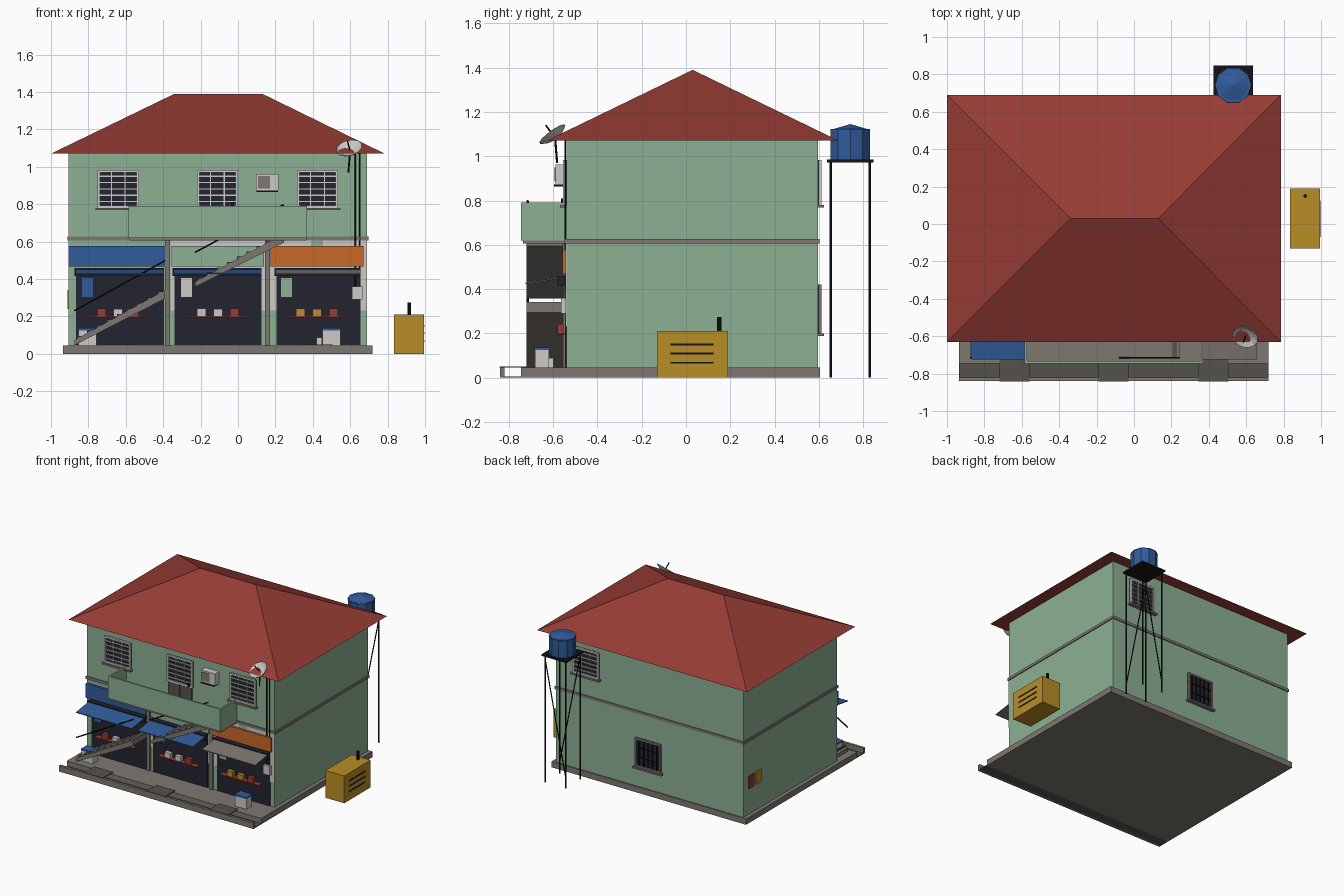
import bpy, bmesh, math
from mathutils import Vector

if "Cube" in bpy.data.objects:
    bpy.data.objects.remove(bpy.data.objects["Cube"])


def mat(name, r, g, b):
    m = bpy.data.materials.new(name)
    lin = [((c / 255 + 0.055) / 1.055) ** 2.4 if c > 10 else c / 255 / 12.92 for c in (r, g, b)]
    m.diffuse_color = (*lin, 1)
    m.use_nodes = True
    m.node_tree.nodes["Principled BSDF"].inputs["Base Color"].default_value = m.diffuse_color
    return m


GREEN = mat("wall_green", 140, 176, 148)
RED = mat("roof_red", 150, 60, 52)
GREY = mat("concrete", 126, 119, 113)
DGREY = mat("dark_concrete", 86, 82, 77)
DARK = mat("dark_glass", 36, 36, 48)
BLACK = mat("black_metal", 20, 20, 24)
WHITE = mat("off_white", 204, 203, 199)
BLUE = mat("blue_plastic", 48, 92, 156)
ORANGE = mat("orange_sign", 200, 104, 40)
YELLOW = mat("mustard", 184, 141, 38)


def mesh_obj(name, verts, faces, m):
    me = bpy.data.meshes.new(name)
    me.from_pydata(verts, [], faces)
    me.materials.append(m)
    bm = bmesh.new()
    bm.from_mesh(me)
    bmesh.ops.recalc_face_normals(bm, faces=bm.faces)
    bm.to_mesh(me)
    bm.free()
    o = bpy.data.objects.new(name, me)
    bpy.context.collection.objects.link(o)
    return o


def prism(name, a, b, m):
    """Join two matching rings into a closed solid."""
    n = len(a)
    f = [tuple(range(n)), tuple(range(n, 2 * n))]
    f += [(i, (i + 1) % n, n + (i + 1) % n, n + i) for i in range(n)]
    return mesh_obj(name, list(a) + list(b), f, m)


def box(name, x0, x1, y0, y1, z0, z1, m):
    ring = lambda z: [(x0, y0, z), (x1, y0, z), (x1, y1, z), (x0, y1, z)]
    return prism(name, ring(z0), ring(z1), m)


def rod(name, p, q, r, m, n=6):
    p, q = Vector(p), Vector(q)
    rot = (q - p).to_track_quat('Z', 'Y')
    ring = [rot @ Vector((r * math.cos(t), r * math.sin(t), 0))
            for t in (2 * math.pi * i / n for i in range(n))]
    return prism(name, [p + v for v in ring], [q + v for v in ring], m)


def slab(name, profile, y0, y1, m):
    """Extrude an x-z profile along y."""
    return prism(name, [(x, y0, z) for x, z in profile], [(x, y1, z) for x, z in profile], m)


# Ground: plinth, drain, kerb and drain covers
box("plinth", -0.935, 0.72, -0.745, 0.605, 0, 0.045, GREY)
box("drain_floor", -0.935, 0.72, -0.825, -0.745, 0, 0.006, DGREY)
box("kerb", -0.935, 0.72, -0.84, -0.82, 0, 0.045, GREY)
for x in (-0.64, -0.11, 0.425):
    box("drain_cover", x - 0.08, x + 0.08, -0.842, -0.72, 0.045, 0.051, DGREY)

# Building body and floor band
F = -0.54
box("walls", -0.905, 0.69, F, 0.595, 0.045, 1.075, GREEN)
box("floor_band", -0.912, 0.697, F - 0.008, 0.602, 0.607, 0.627, GREY)

# Hipped roof
E = [(-1, -0.63, 1.07), (0.785, -0.63, 1.07), (0.785, 0.69, 1.07), (-1, 0.69, 1.07)]
mesh_obj("hip_roof", E + [(-0.34, 0.03, 1.39), (0.13, 0.03, 1.39)],
         [(0, 1, 5, 4), (1, 2, 5), (2, 3, 4, 5), (3, 0, 4), (0, 3, 2, 1)], RED)


# Windows with glass, frame, sill and grille; s is the outward y direction
def window(x, z0, z1, y, s, frame, bars, verts=1, horiz=5, sill=True):
    def part(name, xa, xb, za, zb, d, m):
        box(name, xa, xb, min(y, y + s * d), max(y, y + s * d), za, zb, m)
    w, t = 0.11, 0.013
    part("window_glass", x - w, x + w, z0, z1, 0.005, DARK)
    for sx in (-1, 1):
        c = x + sx * (w - t / 2)
        part("window_jamb", c - t / 2, c + t / 2, z0, z1, 0.016, frame)
    for z in (z0, z1 - t):
        part("window_rail", x - w, x + w, z, z + t, 0.016, frame)
    for i in range(1, horiz + 1):
        z = z0 + (z1 - z0) * i / (horiz + 1)
        part("grille_bar", x - w, x + w, z - 0.003, z + 0.003, 0.012, bars)
    for i in range(1, verts + 1):
        c = x - w + 2 * w * i / (verts + 1)
        part("grille_upright", c - 0.003, c + 0.003, z0, z1, 0.013, bars)
    if sill:
        part("window_sill", x - w - 0.012, x + w + 0.012, z0 - 0.012, z0, 0.028, GREY)


for x in (-0.64, -0.11, 0.425):
    window(x, 0.78, 0.983, F, -1, WHITE, WHITE, 2, 5, x != -0.11)
window(0.43, 0.78, 0.983, 0.595, 1, WHITE, WHITE, 2, 5)
window(-0.1, 0.2, 0.42, 0.595, 1, GREY, BLACK, 5, 2)

# Balcony door
for x0, x1 in ((-0.21, -0.113), (-0.107, -0.01)):
    box("balcony_door", x0, x1, F - 0.012, F, 0.627, 0.782, DGREY)
box("door_handle", -0.035, -0.025, F - 0.025, F, 0.785, 0.81, BLACK)

# Balcony floor and parapet
box("balcony_floor", -0.58, 0.365, -0.735, F, 0.605, 0.627, GREY)
box("balcony_front", -0.585, 0.37, -0.745, -0.732, 0.62, 0.79, GREEN)
for x in (-0.585, 0.357):
    box("balcony_side", x, x + 0.013, -0.733, F, 0.62, 0.79, GREEN)

# Two stair flights with treads and handrails
for xa, za, xb, zb in ((-0.875, 0.05, -0.39, 0.318), (-0.23, 0.362, 0.245, 0.618)):
    h = 0.023
    slab("stair_flight", [(xa, za - h + 0.018), (xb, zb - h), (xb, zb + h), (xa, za + h)],
         -0.72, F - 0.015, GREY)
    for i in range(9):
        f = (i + 0.5) / 9
        x, z = xa + (xb - xa) * f, za + (zb - za) * f + h
        box("stair_tread", x - 0.014, x + 0.014, -0.712, F - 0.02, z - 0.012, z + 0.006, DGREY)
    rod("stair_handrail", (xa, -0.715, za + 0.18), (xb, -0.715, zb + 0.18), 0.005, BLACK)

# Shop fronts: dark opening, plaster, shutter box, awning, sign, shelf and goods
shops = [
    (-0.865, -0.395, -0.905, -0.39, BLUE, BLUE, BLUE, -0.835, (RED, WHITE, RED), -0.73),
    (-0.34, 0.125, -0.355, 0.14, GREEN, BLUE, WHITE, -0.305, (WHITE, WHITE, RED), -0.195),
    (0.205, 0.655, 0.175, 0.67, ORANGE, GREY, GREEN, 0.23, (YELLOW, YELLOW, RED), 0.335),
]
box("plaster_patch", -0.362, 0.69, F - 0.004, F, 0.232, 0.607, WHITE)
box("plaster_stain", 0.39, 0.455, F - 0.006, F, 0.575, 0.607, GREEN)
for x0, x1, s0, s1, sign, awn, poster, px, goods, gx in shops:
    box("shop_opening", x0, x1, F - 0.007, F, 0.046, 0.42, DARK)
    box("shutter_box", x0 - 0.01, x1, F - 0.04, F, 0.415, 0.46, DARK)
    prism("awning", [(x0 - 0.005, -0.725, 0.424), (x1, -0.725, 0.424), (x1, F - 0.038, 0.446), (x0 - 0.005, F - 0.038, 0.446)],
          [(x0 - 0.005, -0.725, 0.43), (x1, -0.725, 0.43), (x1, F - 0.038, 0.452), (x0 - 0.005, F - 0.038, 0.452)], awn)
    box("shop_sign", s0, s1, F - 0.018, F, 0.468, 0.577, sign)
    box("poster", px, px + 0.06, F - 0.012, F, 0.305, 0.405, poster)
    box("shelf", gx - 0.08, gx + 0.25, F - 0.045, F, 0.194, 0.202, RED)
    for i, g in enumerate(goods):
        x = gx + i * 0.088
        box("goods", x - 0.024, x + 0.024, F - 0.04, F - 0.012, 0.202, 0.243 - 0.004 * (i % 2), g)
for x in (-0.377, 0.158):
    box("shop_pillar", x - 0.013, x + 0.013, F - 0.015, F, 0.045, 0.607, GREY)

# Cool boxes
for x in (-0.805, 0.5):
    box("cool_box", x - 0.048, x + 0.048, -0.682, -0.618, 0.045, 0.125, WHITE)
    box("cool_box_lid", x - 0.051, x + 0.051, -0.686, -0.614, 0.125, 0.137, BLUE)
box("small_carton", 0.42, 0.45, -0.62, -0.598, 0.045, 0.088, WHITE)

# Meter box and cables
box("meter_box", 0.61, 0.665, F - 0.025, F, 0.29, 0.36, WHITE)
for x in (0.627, 0.652):
    rod("cable", (x, F - 0.006, 0.36), (x, F - 0.006, 1.07), 0.004, BLACK)

# Air conditioner
box("ac_unit", 0.097, 0.217, F - 0.05, F, 0.872, 0.962, WHITE)
box("ac_grille", 0.107, 0.172, F - 0.054, F - 0.05, 0.885, 0.95, GREY)
box("ac_bracket", 0.1, 0.214, F - 0.056, F, 0.864, 0.872, BLACK)

# Satellite dish: shallow bowl on a post
n = Vector((-0.2, -0.58, 0.79)).normalized()
rot = n.to_track_quat('Z', 'Y')
c = Vector((0.597, -0.598, 1.092))
N = 12
rings = [[c + rot @ Vector((r * math.cos(2 * math.pi * i / N), r * math.sin(2 * math.pi * i / N), h))
          for i in range(N)] for r, h in ((0.07, 0.012), (0.04, -0.006))]
dish = mesh_obj("dish", rings[0] + rings[1] + [c - n * 0.012],
                [(i, (i + 1) % N, N + (i + 1) % N, N + i) for i in range(N)]
                + [(N + i, N + (i + 1) % N, 2 * N) for i in range(N)], WHITE)
sol = dish.modifiers.new("thickness", 'SOLIDIFY')
sol.thickness = 0.004
rod("dish_post", (0.59, -0.582, 0.97), c - n * 0.012, 0.005, BLACK)
rod("dish_arm", c, c + n * 0.06, 0.004, BLACK)

# Posters on the left wall
for y, m in ((0.5, RED), (0.41, YELLOW)):
    box("wall_poster", -0.911, -0.905, y - 0.032, y + 0.032, 0.24, 0.34, m)

# Generator
box("generator", 0.835, 0.995, -0.13, 0.19, 0, 0.21, YELLOW)
for z in (0.068, 0.109, 0.15):
    box("generator_vent", 0.99, 0.998, -0.07, 0.125, z - 0.004, z + 0.004, BLACK)
rod("exhaust", (0.915, 0.15, 0.2), (0.915, 0.15, 0.275), 0.01, BLACK, 8)

# Water tank tower
cx, cy = 0.53, 0.742
box("tank_platform", cx - 0.105, cx + 0.105, cy - 0.105, cy + 0.105, 0.972, 0.985, BLACK)
for sy in (-1, 1):
    y = cy + sy * 0.088
    for sx in (-1, 1):
        x = cx + sx * 0.088
        rod("tower_leg", (x, y, 0), (x, y, 0.975), 0.006, BLACK)
    rod("tower_brace", (cx - sy * 0.088, y, 0.08), (cx + sy * 0.088, y, 0.95), 0.004, BLACK)
rod("water_tank", (cx, cy, 0.985), (cx, cy, 1.122), 0.094, BLUE, 10)
oct_ring = [(cx + 0.098 * math.cos(math.tau * i / 10), cy + 0.098 * math.sin(math.tau * i / 10), 1.118)
            for i in range(10)]
mesh_obj("tank_lid", oct_ring + [(cx, cy, 1.145)],
         [tuple(range(10))] + [(i, (i + 1) % 10, 10) for i in range(10)], BLUE)
